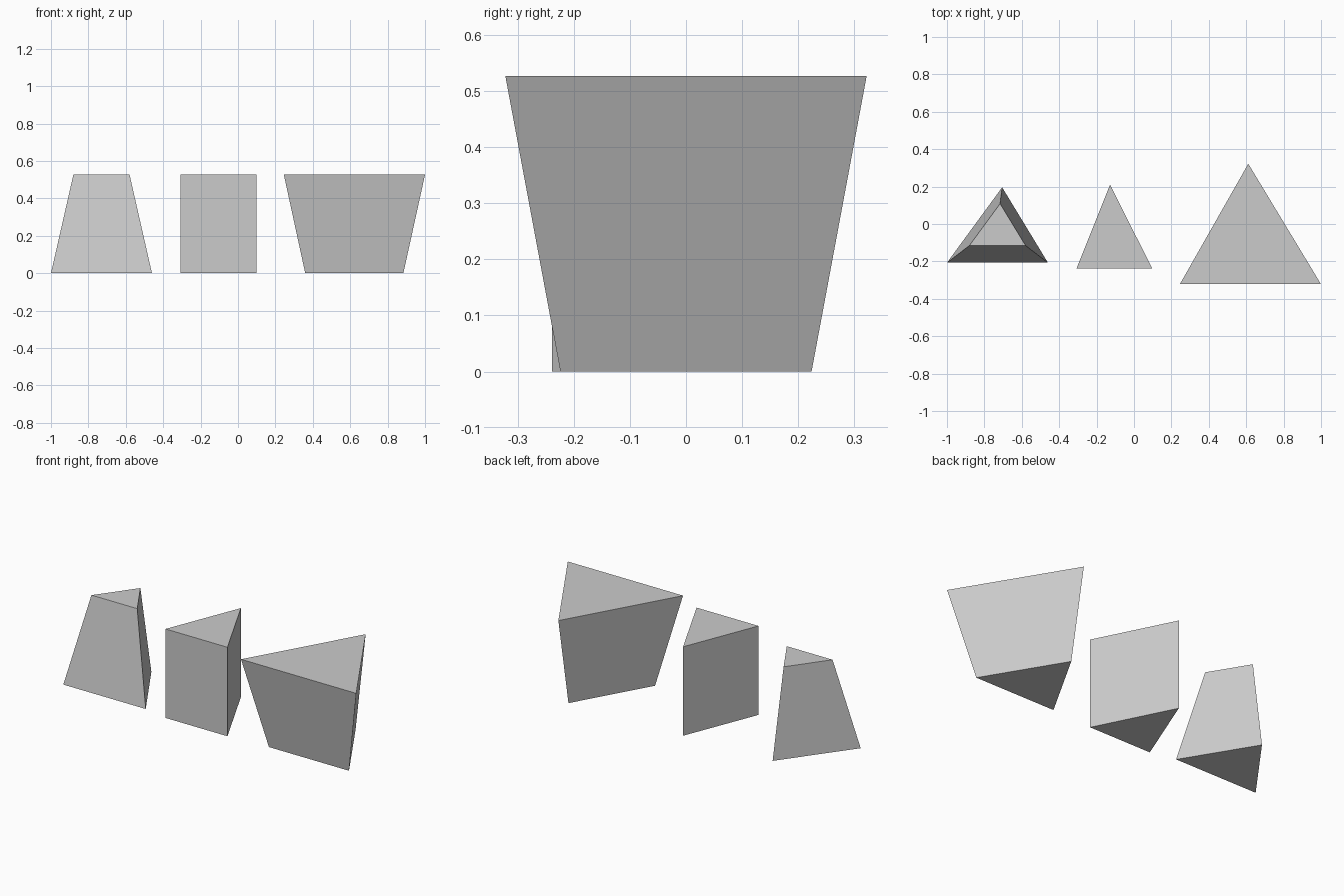
import bpy, bmesh

if "Cube" in bpy.data.objects:
    bpy.data.objects.remove(bpy.data.objects["Cube"])

HEIGHT = 0.527


def tapered_prism(name, triangle, centre_x, bottom_scale, top_scale):
    """Triangular block whose ends are scaled about (centre_x, 0)."""
    bm = bmesh.new()
    rings = []
    for z, s in ((0, bottom_scale), (HEIGHT, top_scale)):
        rings.append([bm.verts.new((centre_x + (x - centre_x) * s, y * s, z))
                      for x, y in triangle])
    low, high = rings
    bm.faces.new(low[::-1])
    bm.faces.new(high)
    for i in range(3):
        j = (i + 1) % 3
        bm.faces.new((low[i], low[j], high[j], high[i]))
    mesh = bpy.data.meshes.new(name)
    bm.to_mesh(mesh)
    bm.free()
    obj = bpy.data.objects.new(name, mesh)
    bpy.context.collection.objects.link(obj)


# Block narrowing upwards
tapered_prism("narrowing_prism",
              [(-1.0, -0.207), (-0.46, -0.207), (-0.705, 0.196)], -0.73, 1, 0.556)
# Straight block
tapered_prism("straight_prism",
              [(-0.308, -0.239), (0.098, -0.239), (-0.128, 0.21)], -0.105, 1, 1)
# Block widening upwards
tapered_prism("widening_prism",
              [(0.245, -0.322), (1.0, -0.322), (0.611, 0.322)], 0.62, 0.695, 1)
